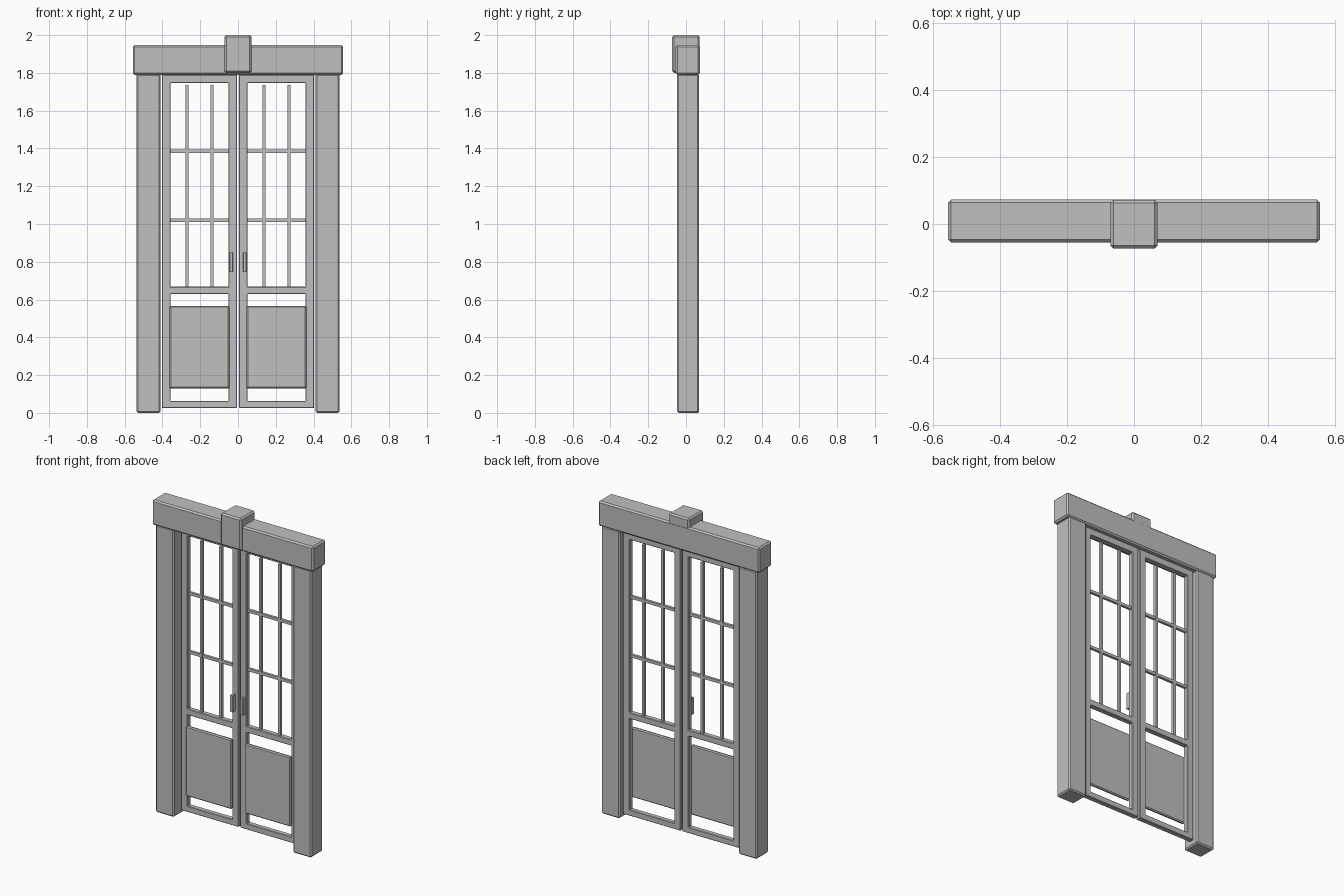
import bpy, bmesh

if "Cube" in bpy.data.objects:
    bpy.data.objects.remove(bpy.data.objects["Cube"])

grey = bpy.data.materials.new("plain_grey")
grey.diffuse_color = (0.53, 0.53, 0.53, 1)
grey.use_nodes = True
grey.node_tree.nodes["Principled BSDF"].inputs["Base Color"].default_value = grey.diffuse_color


def finish(name, bm, bevel=0.0, mirror=False, thickness=0.0):
    me = bpy.data.meshes.new(name)
    bm.to_mesh(me)
    bm.free()
    me.materials.append(grey)
    ob = bpy.data.objects.new(name, me)
    bpy.context.collection.objects.link(ob)
    if thickness:
        m = ob.modifiers.new("thickness", 'SOLIDIFY')
        m.thickness = thickness
        m.offset = 0
    if bevel:
        m = ob.modifiers.new("bevel", 'BEVEL')
        m.width = bevel
        m.segments = 1
        m.limit_method = 'ANGLE'
    if mirror:
        m = ob.modifiers.new("mirror", 'MIRROR')
        m.use_mirror_merge = False
    return ob


def box(name, x, y, z, bevel=0.0, mirror=False):
    """Box from (min, max) ranges on each axis."""
    bm = bmesh.new()
    bmesh.ops.create_cube(bm, size=1)
    for v in bm.verts:
        for i, (a, b) in enumerate((x, y, z)):
            v.co[i] = (a + b) / 2 + v.co[i] * (b - a)
    return finish(name, bm, bevel, mirror)


# Surround: posts, lintel and keystone
box("post", (0.41, 0.537), (-0.047, 0.07), (0, 1.795), 0.008, True)
box("lintel", (-0.556, 0.556), (-0.055, 0.073), (1.79, 1.947), 0.009)
box("keystone", (-0.071, 0.071), (-0.073, 0.072), (1.80, 2.0), 0.009)

# Door frame: a grid with the window and panel openings left out
xs = (0.006, 0.05, 0.358, 0.403)
zs = (0.025, 0.062, 0.63, 0.668, 1.747, 1.79)
bm = bmesh.new()
grid = [[bm.verts.new((x, 0.03, z)) for x in xs] for z in zs]
for r in range(len(zs) - 1):
    for c in range(len(xs) - 1):
        if c == 1 and r in (1, 3):
            continue
        bm.faces.new((grid[r][c], grid[r][c + 1], grid[r + 1][c + 1], grid[r + 1][c]))
finish("door_frame", bm, 0.003, True, 0.032)

# Raised lower panel
box("door_panel", (0.046, 0.362), (0.0, 0.02), (0.13, 0.566), 0.006, True)

# Glazing bars
for x in (0.137, 0.27):
    box("vertical_bar", (x - 0.008, x + 0.008), (0.021, 0.039), (0.66, 1.735), 0, True)
for z in (1.02, 1.386):
    box("horizontal_bar", (0.045, 0.362), (0.022, 0.038), (z - 0.009, z + 0.009), 0, True)

# Pull handles
box("handle", (0.027, 0.045), (-0.015, 0.018), (0.745, 0.85), 0.002, True)
